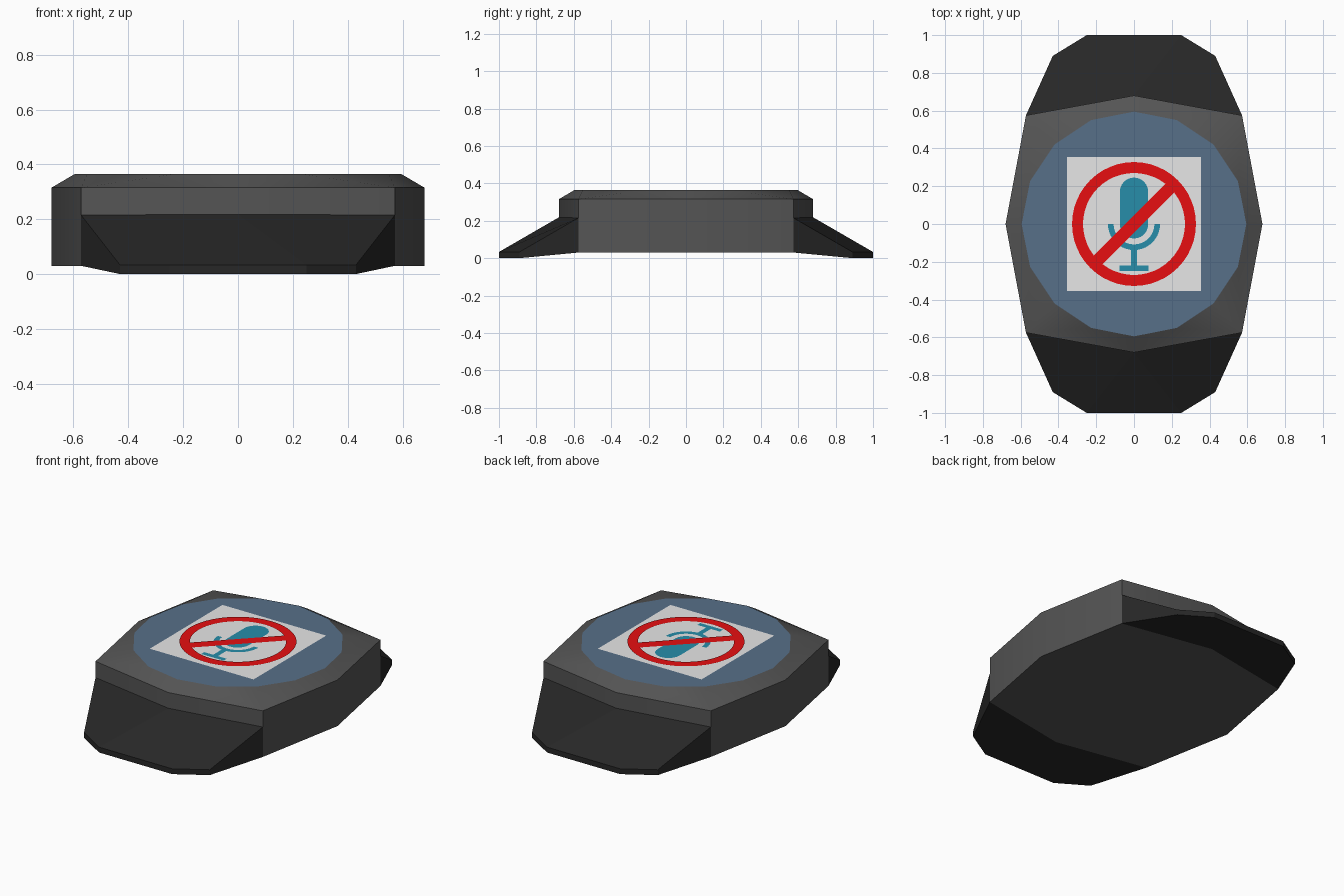
import bpy
import math
from math import pi, cos, sin

if "Cube" in bpy.data.objects:
    bpy.data.objects.remove(bpy.data.objects["Cube"])


def material(name, rgb):
    m = bpy.data.materials.new(name)
    m.diffuse_color = (*rgb, 1)
    m.use_nodes = True
    m.node_tree.nodes["Principled BSDF"].inputs["Base Color"].default_value = m.diffuse_color
    return m


GREY = material("case grey", (0.09, 0.09, 0.09))
BLACK = material("strap black", (0.02, 0.02, 0.02))
BLUE = material("screen blue", (0.095, 0.16, 0.25))
WHITE = material("sign white", (0.85, 0.85, 0.85))
RED = material("sign red", (0.85, 0.005, 0.006))
TEAL = material("icon teal", (0.02, 0.27, 0.40))


def build(name, verts, faces, mat, smooth=False):
    mesh = bpy.data.meshes.new(name)
    mesh.from_pydata(verts, [], faces)
    mesh.materials.append(mat)
    obj = bpy.data.objects.new(name, mesh)
    bpy.context.collection.objects.link(obj)
    if smooth:
        bpy.ops.object.select_all(action='DESELECT')
        obj.select_set(True)
        bpy.context.view_layer.objects.active = obj
        bpy.ops.object.shade_smooth_by_angle(angle=math.radians(30))
    return obj


def plate(name, outline, z, mat):
    return build(name, [(x, y, z) for x, y in outline], [range(len(outline))], mat)


def rect(x0, y0, x1, y1):
    return [(x0, y0), (x1, y0), (x1, y1), (x0, y1)]


def arc(r, a0, a1, n, cy=0.0):
    return [(r * cos(a0 + (a1 - a0) * i / n), cy + r * sin(a0 + (a1 - a0) * i / n))
            for i in range(n + 1)]


def band(name, r_in, r_out, a0, a1, n, z, mat):
    pts = arc(r_in, a0, a1, n) + arc(r_out, a0, a1, n)
    k = n + 1
    return build(name, [(x, y, z) for x, y in pts],
                 [(i, k + i, k + i + 1, i + 1) for i in range(n)], mat)


# Case: eight-sided wall, chamfered up to a sixteen-sided rim
TOP, SHOULDER, BASE = 0.365, 0.315, 0.03
plan = [(0.68, 0), (0.572, 0.575), (0, 0.68), (-0.572, 0.575),
        (-0.68, 0), (-0.572, -0.575), (0, -0.68), (0.572, -0.575)]
rim = arc(0.595, 0, 2 * pi, 16)[:-1]
verts = ([(x, y, BASE) for x, y in plan] + [(x, y, SHOULDER) for x, y in plan]
         + [(x, y, TOP) for x, y in rim])
faces = [tuple(reversed(range(8)))]
for i in range(8):
    j = (i + 1) % 8
    a, b, c = (16 + (2 * i + k) % 16 for k in range(3))
    faces += [(i, j, 8 + j, 8 + i), (8 + i, b, a), (8 + i, 8 + j, b), (8 + j, c, b)]
build("case", verts, faces, GREY, smooth=True)

# Screen closing the case top
plate("screen", rim, TOP, BLUE)

# Strap stubs sloping down from the front and back of the case
for name, s in (("back_strap", 1), ("front_strap", -1)):
    half = [(0.572, 0.575, 0.03, 0.215), (0.43, 0.89, 0.0, 0.033), (0.25, 1.0, 0.0, 0.033)]
    ring = half + [(-x, y, b, t) for x, y, b, t in reversed(half)] + [(0, 0.68, 0.03, 0.218)]
    n = len(ring)
    v = [(x, s * y, b) for x, y, b, t in ring] + [(x, s * y, t) for x, y, b, t in ring]
    # n-1 is the middle of the case side, 2 and 3 the outer tip
    f = [(0, 6, 2, 1), (6, 3, 2), (6, 5, 4, 3)]
    f += [tuple(n + i for i in reversed(q)) for q in f]
    f += [(i, i + 1, n + i + 1, n + i) for i in range(5)]
    if s < 0:
        f = [tuple(reversed(q)) for q in f]
    build(name, v, f, BLACK)

# Sign card
plate("sign_card", rect(-0.355, -0.355, 0.355, 0.355), TOP + 0.002, WHITE)

# Microphone icon
Z = TOP + 0.004
capsule = arc(0.075, 0, pi, 12, 0.171) + arc(0.075, pi, 2 * pi, 12, -0.002)
plate("microphone_head", capsule, Z, TEAL)
band("microphone_cradle", 0.108, 0.138, pi, 2 * pi, 20, Z, TEAL)
plate("microphone_stem", rect(-0.016, -0.22, 0.016, -0.13), Z, TEAL)
plate("microphone_foot", rect(-0.077, -0.25, 0.077, -0.22), Z, TEAL)

# Prohibition ring and slash
Z = TOP + 0.006
band("prohibition_ring", 0.27, 0.328, 0, 2 * pi, 48, Z, RED)
h = 0.033
turn = cos(pi / 4)
plate("prohibition_slash",
      [((x - y) * turn, (x + y) * turn) for x, y in rect(-0.275, -h, 0.275, h)], Z, RED)
